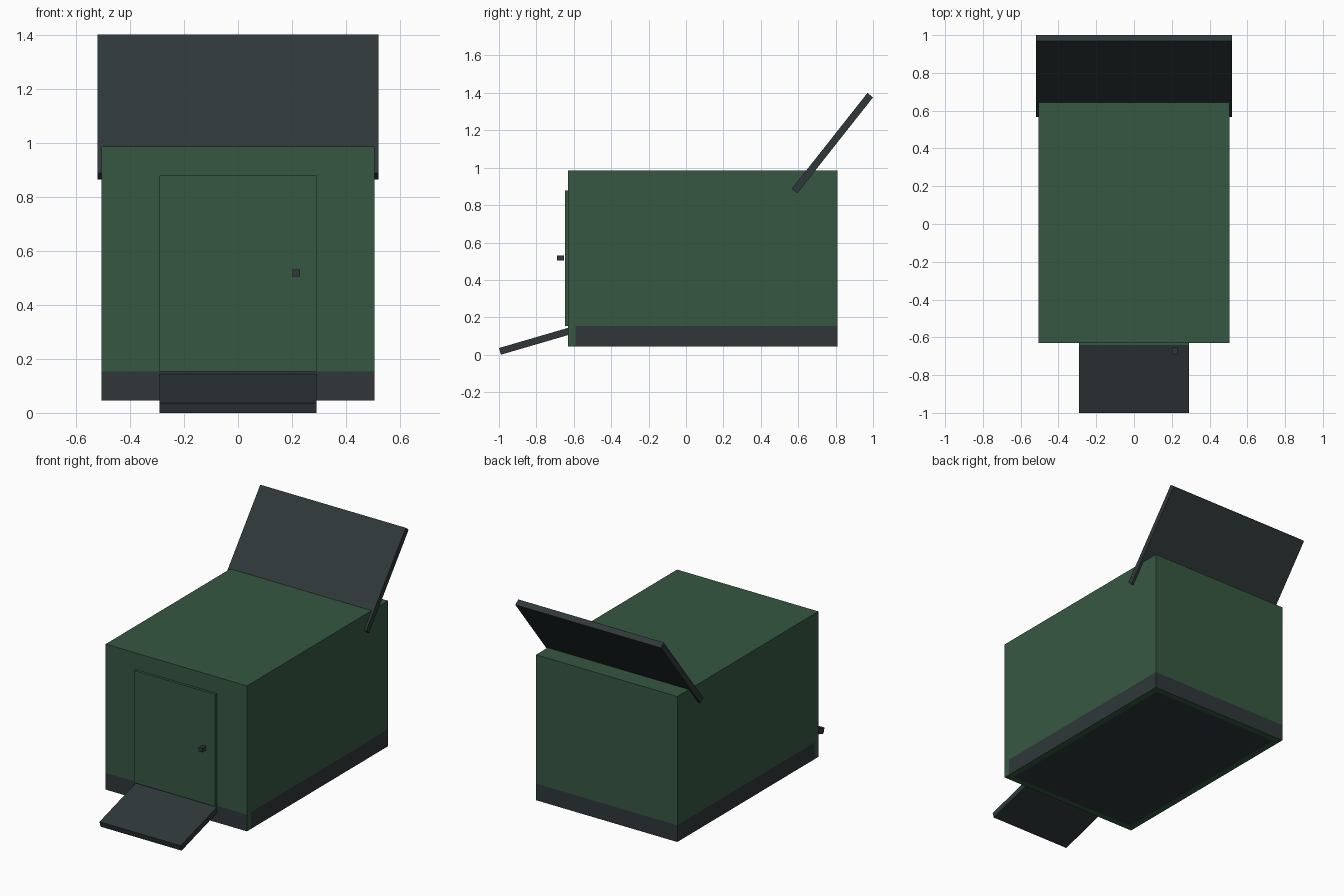
import bpy, bmesh
from math import radians
from mathutils import Matrix, Vector

cube = bpy.data.objects.get("Cube")
if cube:
    bpy.data.objects.remove(cube, do_unlink=True)


def material(name, rgb):
    mat = bpy.data.materials.new(name)
    mat.use_nodes = True
    mat.diffuse_color = (*rgb, 1)
    mat.node_tree.nodes["Principled BSDF"].inputs["Base Color"].default_value = (*rgb, 1)
    return mat


GREEN = material("dark green", (0.037, 0.097, 0.055))
SLATE = material("dark slate", (0.029, 0.039, 0.042))


def box(name, size, centre, mats, tilt=0, edit=None):
    """Flat-shaded box, tilted about x; edit can cut and colour its faces."""
    bm = bmesh.new()
    place = Matrix.Translation(centre) @ Matrix.Rotation(radians(tilt), 4, 'X')
    bmesh.ops.create_cube(bm, size=1, matrix=place @ Matrix.Diagonal((*size, 1)))
    if edit:
        edit(bm)
    mesh = bpy.data.meshes.new(name)
    bm.to_mesh(mesh)
    bm.free()
    for mat in mats:
        mesh.materials.append(mat)
    obj = bpy.data.objects.new(name, mesh)
    bpy.context.collection.objects.link(obj)
    return obj


# Box body: walls with a dark band round the foot and a dark floor
BAND_TOP, WALL = 0.153, 0.04
LEFT, FRONT, BACK = 0.505, -0.63, 0.81


def paint_foot(bm):
    cuts = [((0, 0, BAND_TOP), 'Z'), ((0, FRONT + WALL, 0), 'Y'), ((0, BACK - WALL, 0), 'Y'),
            ((LEFT - WALL, 0, 0), 'X'), ((WALL - LEFT, 0, 0), 'X')]
    for point, axis in cuts:
        normal = Vector([float(axis == a) for a in "XYZ"])
        bmesh.ops.bisect_plane(bm, geom=bm.verts[:] + bm.edges[:] + bm.faces[:],
                               plane_co=point, plane_no=normal)
    bm.normal_update()
    for face in bm.faces:
        c, n = face.calc_center_median(), face.normal
        behind_front_wall = c.y > FRONT + WALL
        if n.z < -0.5:
            dark = abs(c.x) < LEFT - WALL and behind_front_wall and c.y < BACK - WALL
        elif abs(n.x) > 0.5:
            dark = c.z < BAND_TOP and behind_front_wall
        else:
            dark = c.z < BAND_TOP
        face.material_index = int(dark)


box("body", (2 * LEFT, BACK - FRONT, 0.94), (0, (FRONT + BACK) / 2, 0.515),
    [GREEN, SLATE], edit=paint_foot)

# Door with a small square handle
box("door", (0.58, 0.017, 0.725), (0, -0.638, 0.516), [GREEN])
box("door_handle", (0.027, 0.037, 0.027), (0.216, -0.672, 0.518), [SLATE])

# Entrance ramp, its upper end set into the front wall
box("ramp", (0.58, 0.42, 0.037), (0, -0.793, 0.077), [SLATE], tilt=16.3)

# Tilted roof panel at the back
box("roof_panel", (1.04, 0.653, 0.038), (0, 0.7825, 1.1315), [SLATE], tilt=51.7)
